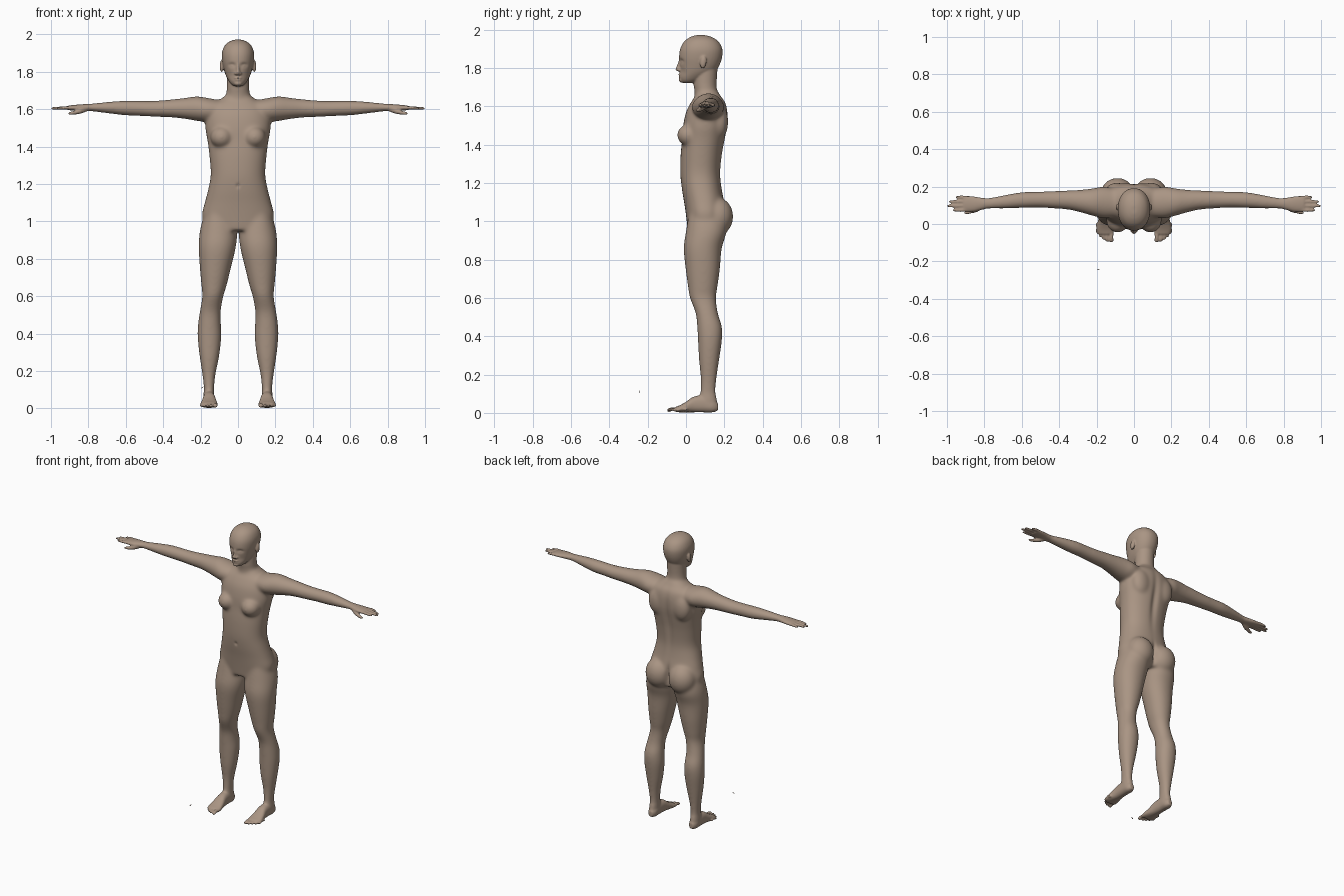
import bpy, bmesh, math
from mathutils import Vector, Matrix

skin = bpy.data.materials.new("skin")
skin.diffuse_color = (0.40, 0.30, 0.23, 1)
bm = bmesh.new()


def smooth_rows(rows, sub=4):
    """Catmull-Rom interpolation of the section table."""
    out = []
    for i in range(len(rows) - 1):
        p = [rows[max(0, min(len(rows) - 1, i + k))] for k in (-1, 0, 1, 2)]
        for s in range(sub):
            t = s / sub
            out.append([0.5 * (2 * b + (c - a) * t + (2 * a - 5 * b + 4 * c - d) * t * t
                               + (3 * b - a - 3 * c + d) * t ** 3) for a, b, c, d in zip(*p)])
    return out + [list(rows[-1])]


def loft(axis, rows, sides=(1,), n=2.0, seg=36):
    """Rows: position on axis, then lo/hi of the two other directions."""
    for side in sides:
        rings = []
        for w, u0, u1, v0, v1 in smooth_rows(rows):
            ring = []
            for k in range(seg):
                a = 2 * math.pi * k / seg
                c, s = math.cos(a), math.sin(a)
                u = (u0 + u1) / 2 + (u1 - u0) / 2 * math.copysign(abs(c) ** (2 / n), c)
                v = (v0 + v1) / 2 + (v1 - v0) / 2 * math.copysign(abs(s) ** (2 / n), s)
                x, y, z = {"x": (w, u, v), "y": (u, w, v), "z": (u, v, w)}[axis]
                ring.append(bm.verts.new((x * side, y, z)))
            rings.append(ring)
        for r0, r1 in zip(rings, rings[1:]):
            for k in range(seg):
                bm.faces.new((r0[k], r0[(k + 1) % seg], r1[(k + 1) % seg], r1[k]))
        bm.faces.new(rings[0])
        bm.faces.new(rings[-1])


def blob(center, radii, sides=(1, -1), tilt=0.0):
    for side in sides:
        m = (Matrix.Translation((center[0] * side, center[1], center[2]))
             @ Matrix.Rotation(tilt, 4, "X") @ Matrix.Diagonal((*radii, 1)))
        bmesh.ops.create_uvsphere(bm, u_segments=28, v_segments=18, radius=1, matrix=m)


def digit(axis, points):
    """Finger or toe: rows of position, two centre coordinates, radius."""
    loft(axis, [(w, u - r, u + r, v - r * .9, v + r * .9) for w, u, v, r in points], (1, -1), seg=16)


BOTH = (1, -1)
# torso
torso = [(.95, .17, .01, .19), (1.03, .193, .0, .205), (1.10, .178, -.01, .20),
         (1.17, .160, -.022, .187), (1.25, .146, -.03, .18), (1.35, .153, -.028, .19),
         (1.43, .163, -.02, .205), (1.50, .175, -.015, .217), (1.57, .17, .0, .218),
         (1.62, .15, .025, .207), (1.65, .10, .045, .185), (1.675, .065, .05, .17)]
loft("z", [(z, -w, w, f, b) for z, w, f, b in torso], n=2.25)
# neck
loft("z", [(1.60, -.085, .085, .035, .19), (1.66, -.068, .068, .045, .17),
           (1.71, -.06, .06, .04, .16), (1.80, -.06, .06, .04, .165)])
# chest, shoulder blades, buttocks
blob((.088, .015, 1.45), (.06, .062, .058))
blob((.09, .175, 1.52), (.065, .046, .09))
blob((.088, .163, 1.025), (.09, .084, .10))
# legs
loft("z", [(1.04, .03, .18, .015, .2), (.95, .005, .204, .0, .212), (.86, .012, .21, -.012, .187),
           (.75, .038, .204, -.002, .177), (.66, .06, .196, .01, .165), (.60, .078, .191, .02, .157),
           (.52, .092, .204, .05, .167), (.45, .091, .214, .058, .188), (.38, .089, .216, .062, .188),
           (.28, .10, .206, .067, .174), (.18, .12, .191, .076, .16), (.11, .127, .183, .074, .155),
           (.06, .127, .185, .07, .162), (.02, .13, .182, .075, .162)], BOTH, n=2.1)
# feet
loft("y", [(.167, .14, .17, .012, .05), (.14, .126, .184, .003, .07), (.09, .124, .186, .003, .09),
           (.04, .12, .188, .003, .085), (.0, .113, .196, .003, .058), (-.03, .108, .201, .003, .041),
           (-.055, .109, .192, .004, .031)], BOTH, n=2.4)
# toes
for x, tip, r in ((.121, -.10, .0125), (.145, -.098, .0085), (.163, -.088, .008),
                  (.180, -.073, .008), (.196, -.053, .008)):
    digit("y", [(tip + .06, x, .018, r), (tip + .03, x, .02, r * .85),
                (tip + .012, x, .015, r), (tip + .002, x, .014, r * .6)])
# arms and palms
arm = [(.08, .11, 1.60, .07, .045), (.16, .115, 1.596, .085, .064), (.22, .117, 1.603, .074, .066),
       (.28, .122, 1.604, .062, .057), (.35, .128, 1.604, .052, .049), (.45, .13, 1.602, .046, .043),
       (.52, .13, 1.604, .043, .041), (.60, .128, 1.606, .043, .040), (.68, .12, 1.608, .038, .033),
       (.76, .112, 1.609, .031, .024), (.80, .109, 1.609, .031, .020), (.85, .107, 1.608, .040, .017),
       (.89, .108, 1.607, .043, .014), (.912, .109, 1.607, .040, .011)]
loft("x", [(x, y - a, y + a, z - b, z + b) for x, y, z, a, b in arm], BOTH)
# fingers
for y, tip in ((.074, .97), (.097, 1.0), (.120, .99), (.143, .955)):
    digit("x", [(.87, .108 + (y - .108) * .85, 1.607, .010), (.92, y, 1.607, .0098),
                (tip - .02, y, 1.605, .0085), (tip - .006, y, 1.604, .007), (tip, y, 1.604, .003)])
# thumbs
digit("x", [(.80, .10, 1.602, .013), (.835, .082, 1.592, .017), (.865, .07, 1.583, .0125),
            (.895, .062, 1.578, .010), (.91, .06, 1.577, .004)])
# head
head = [(1.722, .022, -.018, .03), (1.735, .038, -.03, .07), (1.755, .052, -.034, .11),
        (1.78, .065, -.032, .15), (1.81, .075, -.032, .172), (1.85, .084, -.036, .187),
        (1.89, .087, -.033, .191), (1.92, .081, -.022, .182), (1.945, .067, -.003, .163),
        (1.963, .043, .025, .132), (1.972, .016, .055, .10)]
loft("z", [(z, -w, w, f, b) for z, w, f, b in head], n=2.15)
# nose, lips, chin, ears
loft("z", [(1.845, -.007, .007, -.038, -.01), (1.815, -.009, .009, -.047, -.01),
           (1.795, -.013, .013, -.056, -.01), (1.783, -.013, .013, -.048, -.01)], seg=20)
blob((.012, -.035, 1.791), (.009, .010, .008))
blob((0, -.028, 1.766), (.022, .014, .005), (1,))
blob((0, -.027, 1.757), (.019, .014, .006), (1,))
blob((0, -.022, 1.737), (.022, .016, .014), (1,))
blob((.088, .09, 1.83), (.010, .017, .033), tilt=-.15)

# fuse everything into one skin
raw = bpy.data.meshes.new("raw_body")
bmesh.ops.recalc_face_normals(bm, faces=bm.faces[:])
bm.to_mesh(raw)
bm.free()
body = bpy.data.objects.new("body", raw)
bpy.context.collection.objects.link(body)
fuse = body.modifiers.new("fuse", "REMESH")
fuse.mode, fuse.voxel_size = "VOXEL", 0.0046
dg = bpy.context.evaluated_depsgraph_get()
mesh = bpy.data.meshes.new_from_object(body.evaluated_get(dg))
body.modifiers.clear()
body.data = mesh
bm = bmesh.new()
bm.from_mesh(mesh)


def region(test):
    return [v for v in bm.verts if test(v.co)]


def relax(verts, times):
    for _ in range(times):
        bmesh.ops.smooth_vert(bm, verts=verts, factor=.5, use_axis_x=True, use_axis_y=True, use_axis_z=True)


def press(center, radii, depth):
    """Soft dent (positive y depth goes toward the back)."""
    c = Vector(center)
    for v in bm.verts:
        d = sum(((v.co[i] - c[i]) / radii[i]) ** 2 for i in range(3))
        if d < 6:
            v.co.y += depth * math.exp(-d)


relax(region(lambda c: abs(c.x) < .80 and .09 < c.z < 1.70), 32)
relax(region(lambda c: abs(c.x) < .84 and .05 < c.z < 1.73), 6)
relax(bm.verts[:], 3)
# eye sockets, eyelids, mouth line, navel, spine furrow
for s in BOTH:
    press((.033 * s, -.03, 1.836), (.018, .04, .011), .010)
    press((.033 * s, -.025, 1.833), (.010, .04, .006), -.005)
    press((.04 * s, -.02, 1.78), (.016, .04, .02), .003)
press((0, -.03, 1.7615), (.02, .03, .003), .005)
press((0, -.03, 1.19), (.01, .04, .012), .006)
press((0, .2, 1.42), (.022, .06, .16), -.012)
press((0, .2, 1.03), (.014, .08, .06), -.02)
relax(bm.verts[:], 1)
bm.to_mesh(mesh)
bm.free()
bpy.data.meshes.remove(raw)
mesh.materials.clear()
mesh.materials.append(skin)
for p in mesh.polygons:
    p.use_smooth = True
    p.material_index = 0

# tiny loose chip in front of one foot
bm = bmesh.new()
bmesh.ops.create_cone(bm, cap_ends=True, segments=6, radius1=.003, radius2=.001, depth=.012,
                      matrix=Matrix.Translation((-.19, -.244, .112)) @ Matrix.Rotation(.9, 4, "Y"))
chip_mesh = bpy.data.meshes.new("loose_chip")
bm.to_mesh(chip_mesh)
bm.free()
chip_mesh.materials.append(skin)
bpy.context.collection.objects.link(bpy.data.objects.new("loose_chip", chip_mesh))
